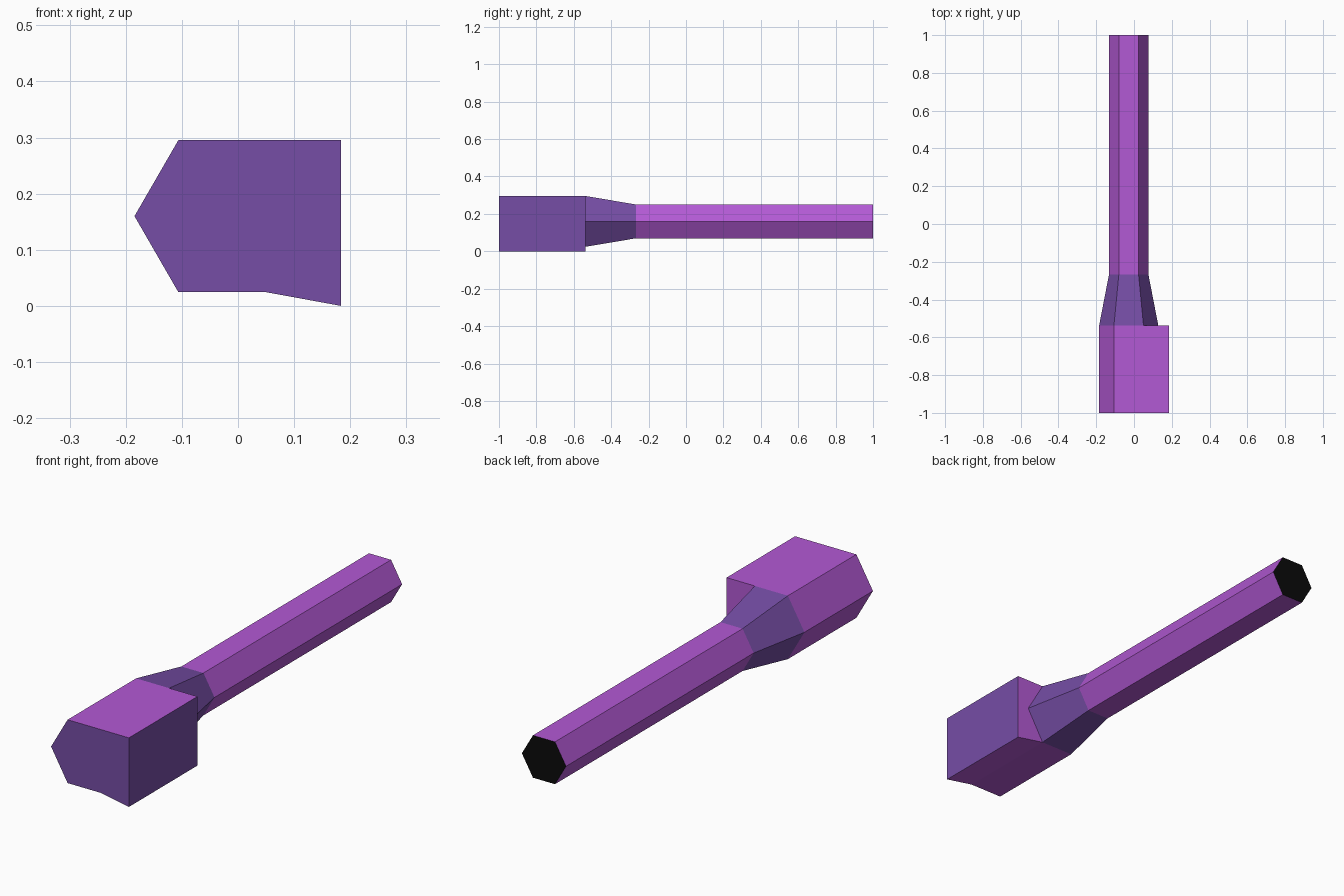
import bpy
import math

if "Cube" in bpy.data.objects:
    bpy.data.objects.remove(bpy.data.objects["Cube"])


def material(name, rgb):
    m = bpy.data.materials.new(name)
    m.diffuse_color = (*rgb, 1)
    m.use_nodes = True
    m.node_tree.nodes["Principled BSDF"].inputs["Base Color"].default_value = m.diffuse_color
    return m


PINK = material("light_purple", (0.45, 0.10, 0.66))
BLUE = material("dark_purple", (0.18, 0.075, 0.38))
BLACK = material("black", (0.003, 0.003, 0.003))
MATS = (PINK, BLUE, BLACK)


def hexagon(r, cx=-0.028, cz=0.16):
    return [(cx + r * math.cos(math.radians(60 * i)),
             cz + r * math.sin(math.radians(60 * i))) for i in range(6)]


def make_object(name, verts, faces, colours):
    mesh = bpy.data.meshes.new(name)
    mesh.from_pydata(verts, [], faces)
    for m in MATS:
        mesh.materials.append(m)
    for poly, colour in zip(mesh.polygons, colours):
        poly.material_index = MATS.index(colour)
    obj = bpy.data.objects.new(name, mesh)
    bpy.context.collection.objects.link(obj)
    return obj


def loft(name, front, y0, back, y1, side_colours, front_cap=None, back_cap=None):
    """Join two (x, z) outlines, anticlockwise as seen from the front."""
    n = len(front)
    verts = [(x, y0, z) for x, z in front] + [(x, y1, z) for x, z in back]
    faces = [((i + 1) % n, i, n + i, n + (i + 1) % n) for i in range(n)]
    colours = list(side_colours)
    if front_cap:
        faces.append(tuple(range(n)))
        colours.append(front_cap)
    if back_cap:
        faces.append(tuple(reversed(range(n, 2 * n))))
        colours.append(back_cap)
    return make_object(name, verts, faces, colours)


thin, wide = hexagon(0.1045), hexagon(0.1565)
Y_HEAD, Y_COLLAR = -0.537, -0.268

# Long hexagonal handle with a black end
loft("handle", thin, Y_COLLAR, thin, 1.0, [PINK] * 6, back_cap=BLACK)

# Tapered collar
loft("collar", wide, Y_HEAD, thin, Y_COLLAR, [BLUE] * 6)

# Head: half hexagon on the left, squared off on the right
low, high = (0.184, 0.0), (0.184, wide[1][1])
outline = wide[2:6] + [low, high]
loft("head", outline, -1.0, outline, Y_HEAD,
     [PINK] * 4 + [BLUE, PINK], front_cap=BLUE)

# Flat shoulder behind the squared side of the head
shoulder = [wide[1], wide[0], wide[5], low, high]
make_object("head_shoulder", [(x, Y_HEAD, z) for x, z in shoulder],
            [(4, 3, 2, 1, 0)], [PINK])
